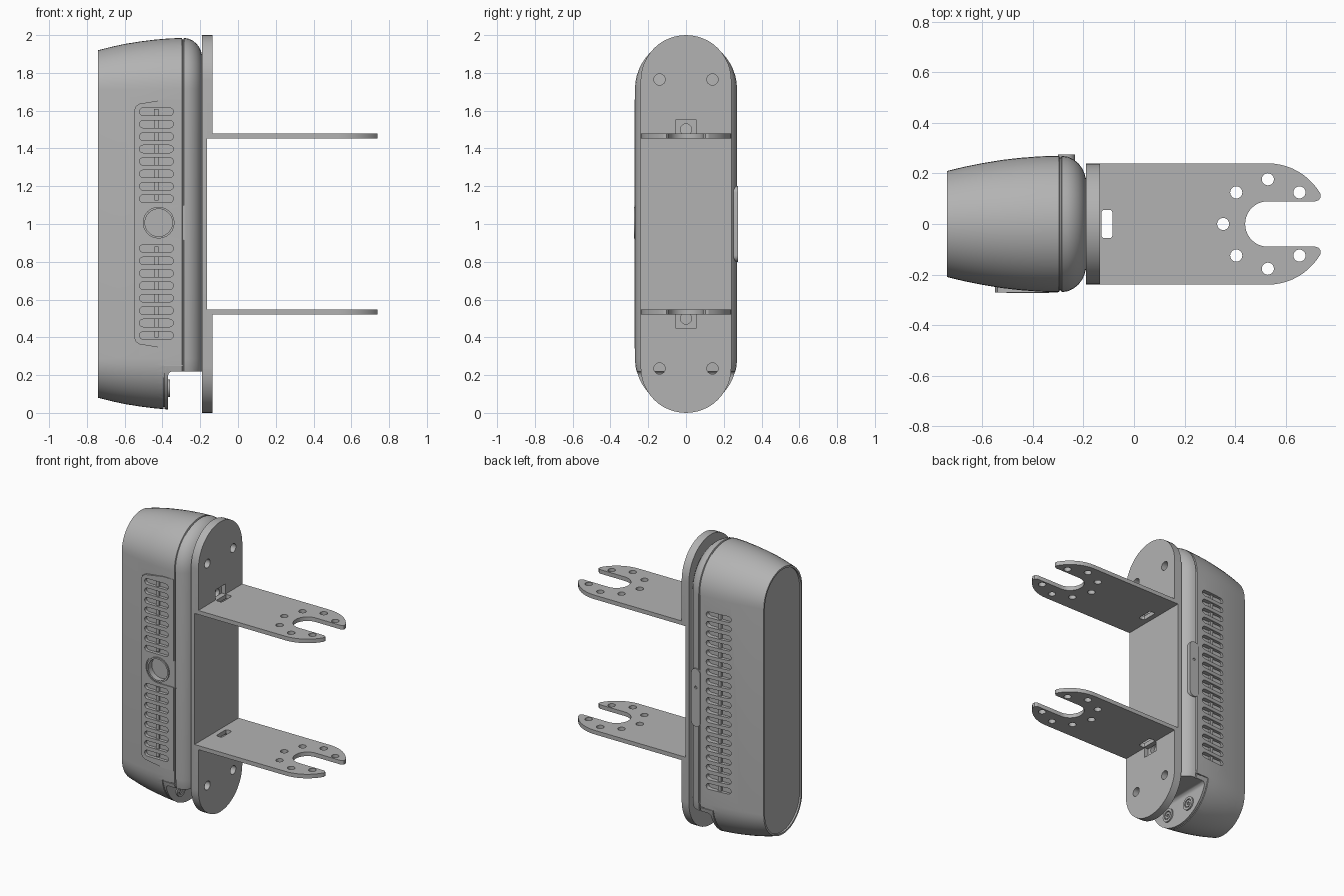
import bpy, bmesh
from math import sin, cos, pi, radians

cube = bpy.data.objects.get("Cube")
if cube:
    bpy.data.objects.remove(cube)

grey = bpy.data.materials.new("plain grey")
grey.use_nodes = True
grey.diffuse_color = (0.45, 0.45, 0.45, 1)
grey.node_tree.nodes["Principled BSDF"].inputs["Base Color"].default_value = (0.45, 0.45, 0.45, 1)


def arc(cu, cv, r, start, end, n=16):
    return [(cu + r * cos(radians(start + (end - start) * i / n)),
             cv + r * sin(radians(start + (end - start) * i / n))) for i in range(n + 1)]


def rounded(cu, cv, hu, hv, r, n=6):
    """Rounded rectangle; also makes circles and stadiums."""
    pts = []
    for k, (su, sv) in enumerate([(1, 1), (-1, 1), (-1, -1), (1, -1)]):
        pts += arc(cu + su * (hu - r), cv + sv * (hv - r), r, 90 * k, 90 * k + 90, n)
    return [p for i, p in enumerate(pts)
            if abs(p[0] - pts[i - 1][0]) + abs(p[1] - pts[i - 1][1]) > 1e-5]


def circle(cu, cv, r):
    return rounded(cu, cv, r, r, r)


def make_object(name, bm):
    bmesh.ops.recalc_face_normals(bm, faces=bm.faces)
    mesh = bpy.data.meshes.new(name)
    bm.to_mesh(mesh)
    bm.free()
    mesh.materials.clear()
    mesh.materials.append(grey)
    obj = bpy.data.objects.new(name, mesh)
    bpy.context.collection.objects.link(obj)
    return obj


def sheet(name, outlines, axis, a, b):
    """Extrude filled outlines (inner ones become holes) from a to b along an axis."""
    curve = bpy.data.curves.new(name + " outline", 'CURVE')
    curve.dimensions = '2D'
    curve.fill_mode = 'BOTH'
    curve.extrude = abs(b - a) / 2
    for pts in outlines:
        s = curve.splines.new('POLY')
        s.points.add(len(pts) - 1)
        for p, (u, v) in zip(s.points, pts):
            p.co = (u, v, 0, 1)
        s.use_cyclic_u = True
    tmp = bpy.data.objects.new("outline", curve)
    bpy.context.collection.objects.link(tmp)
    dg = bpy.context.evaluated_depsgraph_get()
    mesh = bpy.data.meshes.new_from_object(tmp.evaluated_get(dg))
    bm = bmesh.new()
    bm.from_mesh(mesh)
    bpy.data.objects.remove(tmp)
    bpy.data.meshes.remove(mesh)
    for vert in bm.verts:
        u, v, w = vert.co
        w += (a + b) / 2
        vert.co = {'x': (w, u, v), 'y': (u, w, v), 'z': (u, v, w)}[axis]
    bmesh.ops.remove_doubles(bm, verts=bm.verts, dist=1e-5)
    return make_object(name, bm)


def cut(targets, cutter):
    for obj in targets:
        mod = obj.modifiers.new("cut", 'BOOLEAN')
        mod.operation = 'DIFFERENCE'
        mod.solver = 'EXACT'
        mod.object = cutter
        bpy.context.view_layer.objects.active = obj
        bpy.ops.object.modifier_apply(modifier=mod.name)
    bpy.data.objects.remove(cutter)


def smooth(obj):
    bpy.ops.object.select_all(action='DESELECT')
    obj.select_set(True)
    bpy.context.view_layer.objects.active = obj
    bpy.ops.object.shade_smooth_by_angle(angle=radians(30))


# Housing: stadium sections lofted along x (x, half width, half height)
sections = [(-.728, .197, .907), (-.74, .197, .907), (-.74, .21, .92), (-.67, .227, .938),
            (-.6, .241, .953), (-.52, .254, .966), (-.45, .262, .975), (-.37, .268, .982),
            (-.297, .27, .985), (-.294, .263, .978), (-.289, .263, .978), (-.286, .27, .985),
            (-.262, .266, .981), (-.24, .256, .971), (-.22, .24, .955), (-.205, .22, .935),
            (-.196, .2, .915), (-.19, .178, .893)]
bm = bmesh.new()
rings = [[bm.verts.new((x, y, z)) for y, z in rounded(0, 1, w, h, w, 12)] for x, w, h in sections]
for r0, r1 in zip(rings, rings[1:]):
    for i in range(len(r0)):
        bm.faces.new((r0[i - 1], r0[i], r1[i], r1[i - 1]))
bm.faces.new(rings[0])
bm.faces.new(rings[-1])
housing = make_object("housing", bm)

# Cable recess at the bottom, with a rounded inner corner
recess = [(-.37, -.1), (0, -.1), (0, .22)] + arc(-.345, .195, .025, 90, 180, 6)
cut([housing], sheet("recess cutter", [recess], 'y', -.4, .4))

# Seam around the recess
seam = arc(0, .29, .3, 188, 352, 24) + arc(0, .29, .26, 351, 189, 24)
cut([housing], sheet("seam cutter", [seam], 'x', -.394, -.388))
for s in (-1, 1):
    line = rounded(-.34, .25, .052, .003, .001, 1)
    cut([housing], sheet("seam cutter", [line], 'y', s * .26, s * .3))

# Raised flat vent panel on the front side
panel_outline = [(-.3, .34), (-.3, 1.66), (-.38, 1.66), (-.52, 1.637), (-.54, 1.625), (-.55, 1.6),
                 (-.55, .4), (-.54, .375), (-.52, .363), (-.38, .34)]
vent_panel = sheet("vent_panel", [panel_outline], 'y', -.272, -.2)

# Vent slots on both sides, leaving room for the button on the front
heights = [.41 + .0658 * i for i in range(19)]


def slots(zs):
    return [rounded(-.432, z, .09, .02, .02, 4) for z in zs]


cut([housing, vent_panel], sheet("front slots", slots(heights[:8] + heights[11:]), 'y', -.31, -.25))
cut([housing], sheet("back slots", slots(heights), 'y', .238, .31))
for z0, z1 in ((.4, .88), (1.125, 1.61)):
    sheet("front_vent_rib", [rounded(-.432, (z0 + z1) / 2, .012, (z1 - z0) / 2, .002, 1)],
          'y', -.262, -.245)
sheet("back_vent_rib", [rounded(-.432, 1, .012, .61, .002, 1)], 'y', .23, .252)

# Button: open-sided shallow recess, ring and dished bore
button_x, button_z = -.42, 1.007
surround = [(-.28, .915), (-.28, 1.099)] + arc(button_x, button_z, .092, 90, 270, 20)
cut([housing, vent_panel], sheet("surround cutter", [surround], 'y', -.31, -.266))
cut([housing, vent_panel], sheet("bore cutter", [circle(button_x, button_z, .073)], 'y', -.31, -.235))
smooth(sheet("button_ring", [circle(button_x, button_z, .084), circle(button_x, button_z, .073)],
             'y', -.274, -.235))

# Latch tab on the back side
smooth(sheet("latch_tab", [rounded(-.267, 1, .034, .2, .034), circle(-.267, 1.07, .009)],
             'y', .2, .276))

# Cable glands in the recess
for y in (-.1, .1):
    smooth(sheet("cable_gland", [circle(y, .13, .046), circle(y, .13, .03)], 'x', -.375, -.36))
    smooth(sheet("gland_core", [circle(y, .13, .024), circle(y, .13, .01)], 'x', -.375, -.362))

# Mounting plate: full thin back layer
screws = [circle(y, z, .03) for y in (-.14, .14) for z in (.235, 1.765)]
pins = [circle(0, z, .03) for z in (.5, 1.5)]
smooth(sheet("mounting_plate", [rounded(0, 1, .24, 1, .24, 12)] + screws + pins, 'x', -.19, -.163))

# Bracket flange outline: forked end with an open slot
fork_x = .53
half = ([(-.163, -.24)] + arc(fork_x, 0, .24, -90, -30, 10) + [(.738, -.103), (.73, -.094), (.718, -.09)]
        + arc(fork_x, 0, .09, -90, -180, 10))
flange = half + [(x, -y) for x, y in reversed(half[:-1])]
holes = [circle(fork_x + .177 * cos(a * pi / 4), .177 * sin(a * pi / 4), .024)
         for a in (1, 2, 3, 4, 5, 6, 7)]
holes.append(rounded(-.107, 0, .022, .056, .012, 3))

# End caps of the plate and the two bracket flanges, mirrored about mid height
cap = arc(0, 1.76, .24, 0, 180, 24) + [(-.24, 1.48), (-.055, 1.48), (-.055, 1.55),
                                       (.055, 1.55), (.055, 1.48), (.24, 1.48)]
cap_holes = [circle(y, 1.765, .03) for y in (-.14, .14)]
for name, flip in (("upper", lambda z: z), ("lower", lambda z: 2 - z)):
    outlines = [[(y, flip(z)) for y, z in o] for o in [cap] + cap_holes]
    smooth(sheet(name + "_plate_end", outlines, 'x', -.163, -.135))
    za, zb = sorted((flip(1.452), flip(1.48)))
    smooth(sheet(name + "_bracket_arm", [flange] + holes, 'z', za, zb))

smooth(housing)
smooth(vent_panel)
